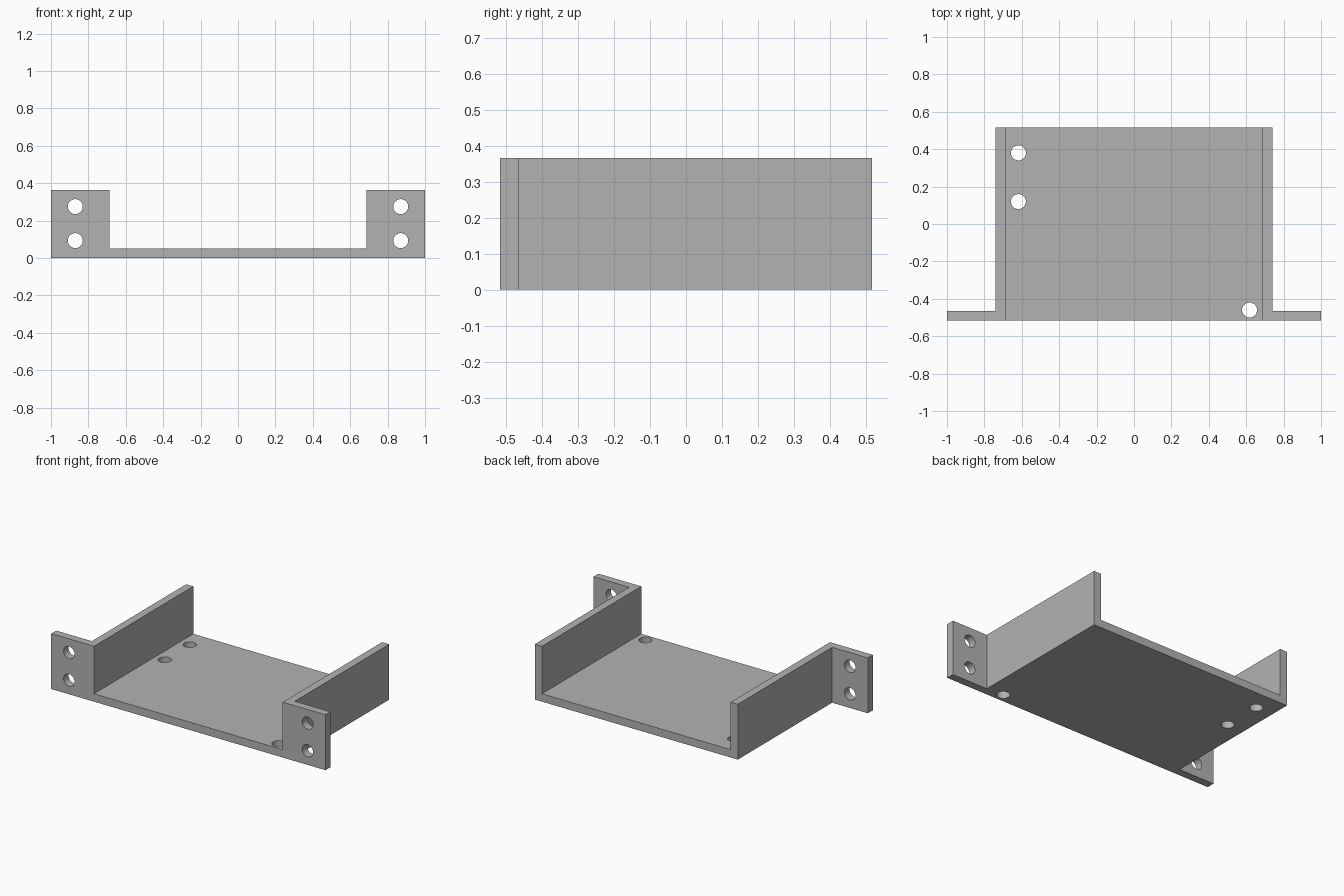
import bpy, bmesh, math
from mathutils import Matrix

cube = bpy.data.objects.get("Cube")
if cube:
    bpy.data.objects.remove(cube, do_unlink=True)

HALF_D = 0.517    # half depth
HEIGHT = 0.365
WALL_X = 0.74     # outer face of the side walls
THICK = 0.052     # sheet thickness
HOLE_R = 0.04

grey = bpy.data.materials.new("plain grey")
grey.use_nodes = True
colour = (0.45, 0.45, 0.45, 1)
grey.diffuse_color = colour
grey.node_tree.nodes["Principled BSDF"].inputs["Base Color"].default_value = colour


def make_object(name, bm):
    bmesh.ops.recalc_face_normals(bm, faces=bm.faces)
    mesh = bpy.data.meshes.new(name)
    bm.to_mesh(mesh)
    bm.free()
    mesh.materials.append(grey)
    obj = bpy.data.objects.new(name, mesh)
    bpy.context.collection.objects.link(obj)
    return obj


def prism(name, outline, z0, z1):
    bm = bmesh.new()
    face = bm.faces.new([bm.verts.new((x, y, z0)) for x, y in outline])
    top = bmesh.ops.extrude_face_region(bm, geom=[face])["geom"]
    verts = [v for v in top if isinstance(v, bmesh.types.BMVert)]
    bmesh.ops.translate(bm, verts=verts, vec=(0, 0, z1 - z0))
    return make_object(name, bm)


def hole_cutter(name, centre, along_y=False):
    bm = bmesh.new()
    turn = Matrix.Rotation(math.pi / 2, 4, "X") if along_y else Matrix()
    bmesh.ops.create_cone(bm, cap_ends=True, segments=40, radius1=HOLE_R, radius2=HOLE_R,
                          depth=0.2, matrix=Matrix.Translation(centre) @ turn)
    return make_object(name, bm)


# Solid block with mounting ears, seen as a T from above
ear_y = -HALF_D + THICK
right_side = [(1, -HALF_D), (1, ear_y), (WALL_X, ear_y), (WALL_X, HALF_D)]
outline = right_side + [(-x, y) for x, y in reversed(right_side)]
bracket = prism("mounting_bracket", outline, 0, HEIGHT)

# Open channel between the side walls
inner = WALL_X - THICK
cutters = [prism("channel_cutter", [(-inner, -1), (inner, -1), (inner, 1), (-inner, 1)], THICK, 1)]

# Screw holes in the ears and the floor
for side in (-1, 1):
    for z in (0.093, 0.275):
        cutters.append(hole_cutter("ear_hole_cutter", (side * 0.87, -HALF_D + THICK / 2, z), True))
for x, y in ((-0.618, 0.38), (-0.618, 0.12), (0.618, -0.46)):
    cutters.append(hole_cutter("floor_hole_cutter", (x, y, THICK / 2)))

for cutter in cutters:
    cutter.hide_render = True
    mod = bracket.modifiers.new(cutter.name, "BOOLEAN")
    mod.operation = "DIFFERENCE"
    mod.solver = "EXACT"
    mod.object = cutter

# Apply the cuts and remove the cutters
bpy.context.view_layer.update()
graph = bpy.context.evaluated_depsgraph_get()
cut_mesh = bpy.data.meshes.new_from_object(bracket.evaluated_get(graph))
bracket.modifiers.clear()
bracket.data = cut_mesh
for cutter in cutters:
    bpy.data.objects.remove(cutter, do_unlink=True)

# One material slot for the whole part
cut_mesh.materials.clear()
cut_mesh.materials.append(grey)
for poly in cut_mesh.polygons:
    poly.material_index = 0

# Smooth hole walls, sharp sheet edges
bpy.ops.object.select_all(action="DESELECT")
bracket.select_set(True)
bpy.context.view_layer.objects.active = bracket
bpy.ops.object.shade_smooth_by_angle(angle=math.radians(30))
